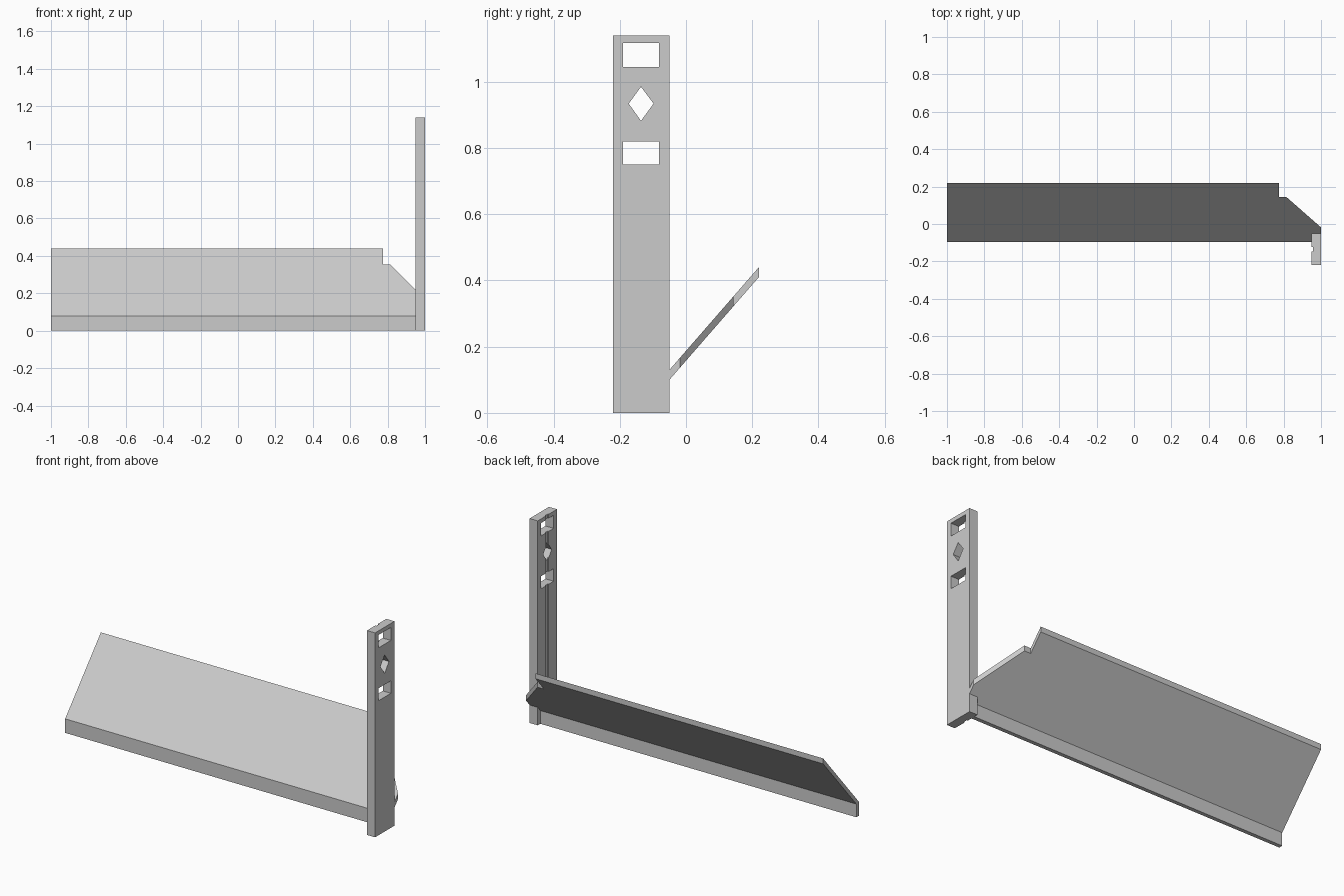
import bpy, bmesh
from mathutils import Vector

if "Cube" in bpy.data.objects:
    bpy.data.objects.remove(bpy.data.objects["Cube"])

grey = bpy.data.materials.new("light_grey")
grey.diffuse_color = (0.6, 0.6, 0.6, 1)
grey.use_nodes = True
grey.node_tree.nodes["Principled BSDF"].inputs["Base Color"].default_value = grey.diffuse_color


def prism(name, points, direction):
    """Extrude a flat outline along a vector."""
    bm = bmesh.new()
    face = bm.faces.new([bm.verts.new(p) for p in points])
    result = bmesh.ops.extrude_face_region(bm, geom=[face])
    moved = [v for v in result["geom"] if isinstance(v, bmesh.types.BMVert)]
    bmesh.ops.translate(bm, verts=moved, vec=Vector(direction))
    bmesh.ops.recalc_face_normals(bm, faces=bm.faces)
    mesh = bpy.data.meshes.new(name)
    bm.to_mesh(mesh)
    bm.free()
    mesh.materials.append(grey)
    obj = bpy.data.objects.new(name, mesh)
    bpy.context.collection.objects.link(obj)
    return obj


def cut(obj, cutters):
    """Subtract the cutters, then discard them."""
    bpy.context.view_layer.objects.active = obj
    for c in cutters:
        c.hide_render = True
        mod = obj.modifiers.new("cut", "BOOLEAN")
        mod.operation = "DIFFERENCE"
        mod.solver = "EXACT"
        mod.object = c
        bpy.ops.object.modifier_apply(modifier=mod.name)
        bpy.data.objects.remove(c)


# Sloping board with a vertical front lip, one continuous section
slope, thick = 1.148, 0.03
top = lambda y: 0.13 + slope * (y + 0.05)
front, inner, rear = -0.095, -0.073, 0.22
section = [(front, 0), (inner, 0), (inner, top(inner) - thick),
           (rear, top(rear) - thick), (rear, top(rear)), (front, top(front))]
board = prism("sloping_board", [(-1, y, z) for y, z in section], (2, 0, 0))

# Stepped, tapered corner and clearance for the post
corner = [(0.775, 0.3), (0.775, 0.144), (0.815, 0.144), (1.1, -0.106), (1.1, 0.3)]
clearance = [(0.95, -0.3), (1.1, -0.3), (1.1, -0.05), (0.95, -0.05)]
cut(board, [prism("cutter", [(x, y, -0.1) for x, y in pts], (0, 0, 1))
            for pts in (corner, clearance)])

# Upright post with a shallow groove down its inner face
plan = [(0.95, -0.22), (1, -0.22), (1, -0.05), (0.95, -0.05),
        (0.95, -0.123), (0.956, -0.123), (0.956, -0.147), (0.95, -0.147)]
post = prism("upright_post", [(x, y, 0) for x, y in plan], (0, 0, 1.14))

# Two rectangular windows and a diamond through the post
box = lambda z0, z1: [(-0.19, z0), (-0.081, z0), (-0.081, z1), (-0.19, z1)]
diamond = [(-0.136, 0.882), (-0.098, 0.934), (-0.136, 0.985), (-0.173, 0.934)]
cut(post, [prism("cutter", [(0.9, y, z) for y, z in pts], (0.2, 0, 0))
           for pts in (box(0.75, 0.82), diamond, box(1.045, 1.117))])
